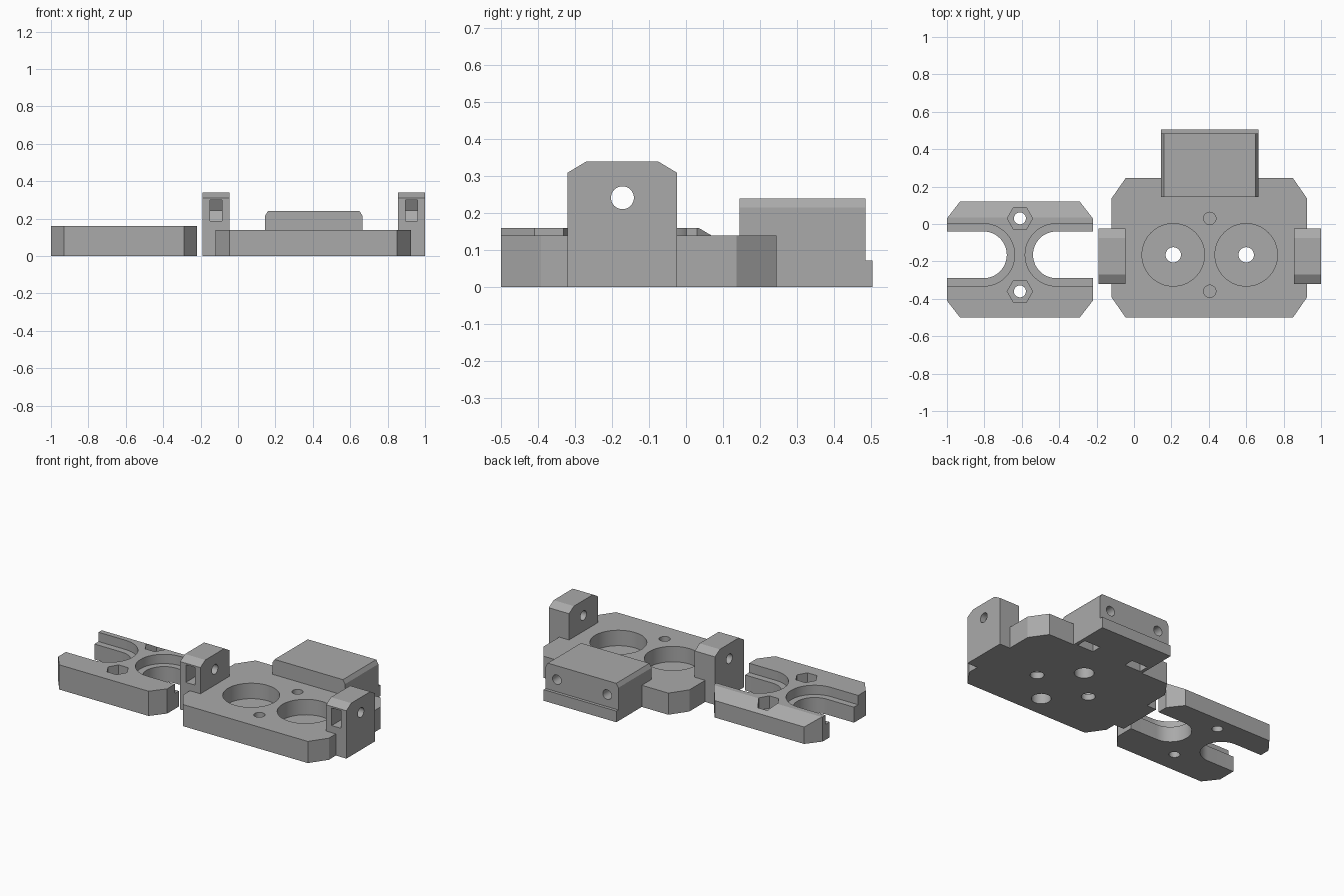
import bpy, bmesh
from math import cos, sin, pi, radians

if "Cube" in bpy.data.objects:
    bpy.data.objects.remove(bpy.data.objects["Cube"], do_unlink=True)

grey = bpy.data.materials.new("plain grey")
grey.use_nodes = True
GREY = (0.4, 0.4, 0.4, 1)
grey.diffuse_color = GREY
grey.node_tree.nodes["Principled BSDF"].inputs["Base Color"].default_value = GREY

# Extrude a 2D outline along an axis: x uses (y, z), y uses (x, z), z uses (x, y)
PLACE = {"x": lambda p, t: (t, p[0], p[1]),
         "y": lambda p, t: (p[0], t, p[1]),
         "z": lambda p, t: (p[0], p[1], t)}


def prism(name, outline, axis, start, end):
    bm = bmesh.new()
    low = [bm.verts.new(PLACE[axis](p, start)) for p in outline]
    high = [bm.verts.new(PLACE[axis](p, end)) for p in outline]
    bm.faces.new(low)
    bm.faces.new(high)
    n = len(outline)
    for i in range(n):
        j = (i + 1) % n
        bm.faces.new((low[i], low[j], high[j], high[i]))
    bmesh.ops.recalc_face_normals(bm, faces=bm.faces)
    mesh = bpy.data.meshes.new(name)
    bm.to_mesh(mesh)
    bm.free()
    mesh.materials.append(grey)
    ob = bpy.data.objects.new(name, mesh)
    bpy.context.collection.objects.link(ob)
    return ob


def ring(u, v, r, n=40):
    return [(u + r * cos(2 * pi * i / n), v + r * sin(2 * pi * i / n)) for i in range(n)]


def rect(u0, u1, v0, v1):
    return [(u0, v0), (u1, v0), (u1, v1), (u0, v1)]


def cut_corners(u0, u1, v0, v1, du, dv):
    return [(u0 + du, v0), (u1 - du, v0), (u1, v0 + dv), (u1, v1 - dv),
            (u1 - du, v1), (u0 + du, v1), (u0, v1 - dv), (u0, v0 + dv)]


def cut(ob, outline, axis, start, end):
    cutter = prism("cutter", outline, axis, start, end)
    cutter.hide_render = True
    mod = ob.modifiers.new("cut", "BOOLEAN")
    mod.operation = "DIFFERENCE"
    mod.solver = "EXACT"
    mod.object = cutter
    graph = bpy.context.evaluated_depsgraph_get()
    mesh = bpy.data.meshes.new_from_object(ob.evaluated_get(graph))
    ob.modifiers.clear()
    ob.data = mesh
    bpy.data.objects.remove(cutter, do_unlink=True)


def finish(ob):
    bpy.ops.object.select_all(action="DESELECT")
    ob.select_set(True)
    bpy.context.view_layer.objects.active = ob
    bpy.ops.object.shade_smooth_by_angle(angle=radians(25))


MID_Y = -0.165      # centre line of the bores, slots and hinges
MID_X = 0.405       # centre line of the main plate
SCREW_Y = (0.03, -0.36)

# Clamp plate with a sloping back edge
clamp = prism("clamp_plate", cut_corners(-1, -0.22, -0.5, 0.12, 0.07, 0.09), "z", 0, 0.16)
cut(clamp, [(0.035, 0.16), (0.14, 0.098), (0.14, 0.2), (0.035, 0.2)], "x", -1.1, -0.1)

# Stepped round-ended slots, open at both ends
for side in (-1, 1):
    centre = -0.61 + side * 0.195
    for radius, floor in ((0.125, -0.1), (0.167, 0.1)):
        arc = [(centre - side * radius * cos(a), MID_Y + radius * sin(a))
               for a in (pi * i / 24 - pi / 2 for i in range(25))]
        mouth = centre + side * 0.3
        cut(clamp, arc + [(mouth, MID_Y + radius), (mouth, MID_Y - radius)], "z", floor, 0.3)

# Hexagonal nut seats with screw holes
for y in SCREW_Y:
    cut(clamp, ring(-0.61, y, 0.068, 6), "z", 0.08, 0.3)
    cut(clamp, ring(-0.61, y, 0.032), "z", -0.1, 0.2)
finish(clamp)

# Main plate with two counterbored holes and two blind screw holes
plate = prism("main_plate", cut_corners(-0.12, 0.925, -0.5, 0.245, 0.075, 0.108), "z", 0, 0.14)
for side in (-1, 1):
    x = MID_X + side * 0.195
    cut(plate, ring(x, MID_Y, 0.167, 64), "z", 0.04, 0.3)
    cut(plate, ring(x, MID_Y, 0.041), "z", -0.1, 0.1)
for y in SCREW_Y:
    cut(plate, ring(MID_X, y, 0.033), "z", 0.09, 0.3)
    cut(plate, ring(MID_X, y, 0.058), "z", -0.1, 0.08)
finish(plate)

# Hinge towers with a cross hole and a nut slot open to the front
tower_outline = [(-0.32, 0), (-0.025, 0), (-0.025, 0.31), (-0.075, 0.34),
                 (-0.27, 0.34), (-0.32, 0.31)]
slot_outline = [(-0.4, 0.186), (-0.137, 0.186), (-0.103, 0.243),
                (-0.137, 0.3), (-0.4, 0.3)]
for side, label in ((-1, "right"), (1, "left")):
    tower = prism(label + "_hinge_tower", tower_outline, "x",
                  MID_X + side * 0.45, MID_X + side * 0.595)
    cut(tower, slot_outline, "x", MID_X + side * 0.49, MID_X + side * 0.555)
    cut(tower, ring(-0.172, 0.242, 0.031), "x", MID_X + side * 0.4, MID_X + side * 0.7)
    finish(tower)

# Rear mounting block with bevelled top edges and a lower lip
block = prism("mounting_block",
              [(0.145, 0), (0.665, 0), (0.665, 0.215), (0.65, 0.24), (0.16, 0.24), (0.145, 0.215)],
              "y", 0.145, 0.485)
for side in (-1, 1):
    x = MID_X + side * 0.18
    cut(block, rect(x - 0.058, x + 0.058, 0.255, 0.32), "z", -0.1, 0.205)
    cut(block, ring(x, 0.15, 0.031), "y", 0.2, 0.6)
finish(block)
prism("mounting_block_lip", rect(0.145, 0.665, 0, 0.072), "y", 0.485, 0.505)
